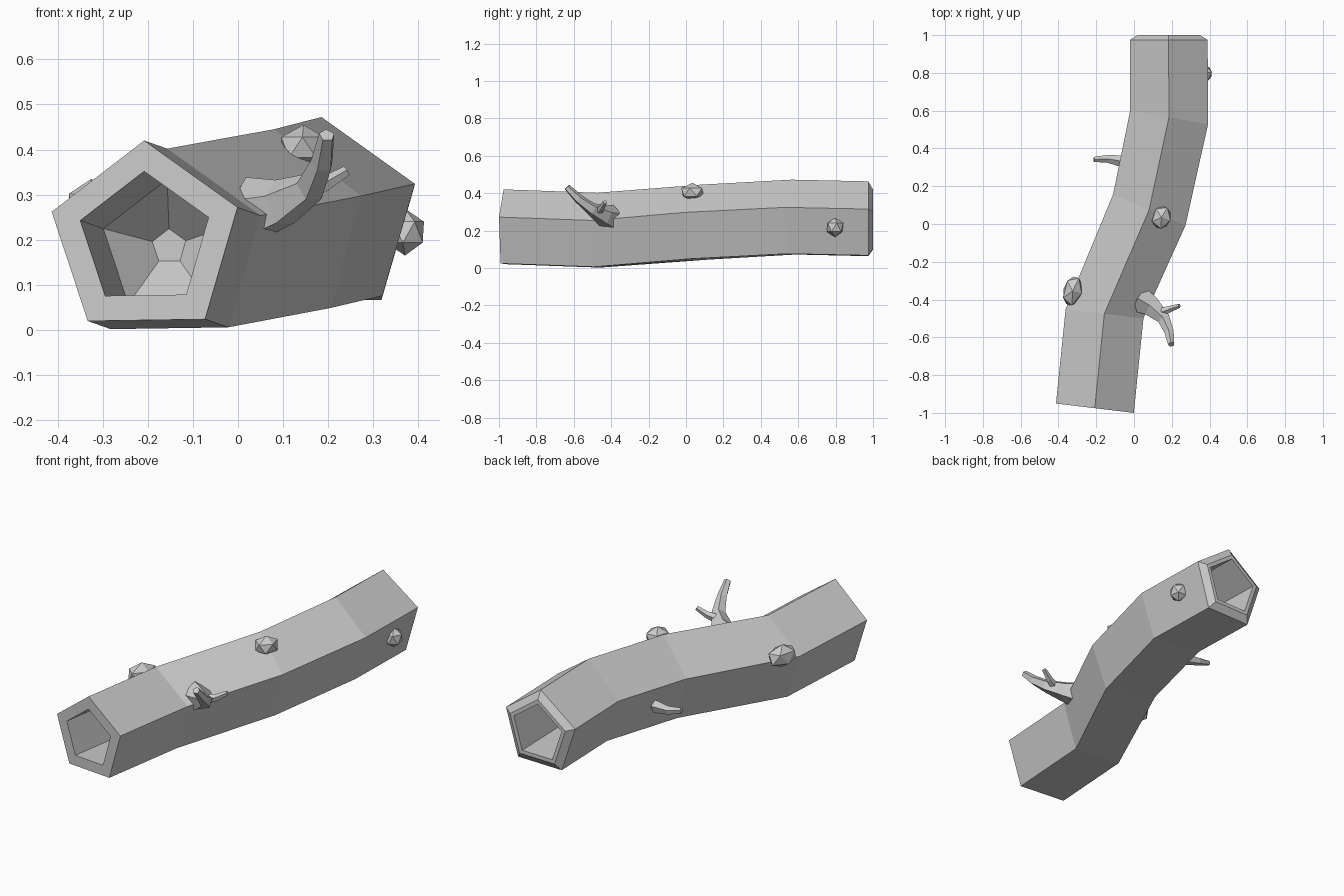
import bpy, bmesh, math
from mathutils import Vector, Matrix

if "Cube" in bpy.data.objects:
    bpy.data.objects.remove(bpy.data.objects["Cube"])


def finish(name, bm):
    bmesh.ops.recalc_face_normals(bm, faces=bm.faces[:])
    me = bpy.data.meshes.new(name)
    bm.to_mesh(me)
    bm.free()
    ob = bpy.data.objects.new(name, me)
    bpy.context.collection.objects.link(ob)
    return ob


def skin(name, rings):
    """Bridge a list of equal-length point rings and close both ends."""
    bm = bmesh.new()
    vs = [[bm.verts.new(p) for p in r] for r in rings]
    n = len(vs[0])
    for a, b in zip(vs, vs[1:]):
        for i in range(n):
            j = (i + 1) % n
            bm.faces.new((a[i], a[j], b[j], b[i]))
    bm.faces.new(vs[0])
    bm.faces.new(vs[-1])
    return finish(name, bm)


# Hollow pentagonal log: outer skin plus a tapering cavity at each end
PENTAGON = [(0, .22), (.207, .072), (.135, -.176), (-.125, -.18), (-.205, .062)]


def log_ring(x, y, z, slope, s=1, width=1):
    return [(x + px * s * width, y + slope * px * s, z + pz * s) for px, pz in PENTAGON]


front = (-.208, -.975, .2, -.12)
front_bend = (-.157, -.475, .182, -.12)
middle = (.08, .075, .225, -.4)
back_bend = (.185, .565, .252, -.18)
back = (.183, .975, .243, 0)
HOLE = .69
skin("hollow_log", [
    log_ring(-.153, -.37, .185, -.12, .18),
    log_ring(*front_bend, HOLE),
    log_ring(*front, HOLE),
    log_ring(*front),
    log_ring(*front_bend),
    log_ring(*middle, 1, .93),
    log_ring(*back_bend),
    log_ring(*back),
    log_ring(.183, 1.0, .243, 0, .8),
    log_ring(.183, 1.0, .243, 0, HOLE),
    log_ring(*back_bend, HOLE),
    log_ring(.165, .46, .25, -.18, .18),
])


# Tapered branches swept along short paths
def branch(name, path, sides=5):
    pts = [Vector(p[:3]) for p in path]
    rings = []
    for i, p in enumerate(path):
        t = (pts[min(i + 1, len(pts) - 1)] - pts[max(i - 1, 0)]).normalized()
        u = t.cross(Vector((0, 0, 1))).normalized()
        v = u.cross(t)
        rings.append([pts[i] + p[3] * (math.cos(a) * u + math.sin(a) * v)
                      for a in (math.tau * k / sides + math.pi / 2 for k in range(sides))])
    return skin(name, rings)


branch("main_branch", [(.03, -.4, .265, .075), (.095, -.44, .28, .055),
                       (.16, -.505, .315, .035), (.187, -.575, .37, .026),
                       (.197, -.637, .432, .018)])
branch("side_twig", [(.12, -.475, .3, .026), (.19, -.45, .322, .018), (.24, -.433, .352, .012)])
branch("left_twig", [(-.05, .33, .19, .034), (-.14, .345, .198, .022), (-.212, .342, .215, .014)])


# Faceted knots in the bark
def knot(name, loc, size, turn):
    bm = bmesh.new()
    bmesh.ops.create_icosphere(bm, subdivisions=1, radius=1,
                               matrix=Matrix.Translation(loc) @ Matrix.Rotation(turn, 4, 'Z')
                               @ Matrix.Diagonal((*size, 1)))
    return finish(name, bm)


knot("top_knot", (.145, .035, .405), (.056, .068, .05), -.3)
knot("left_knot", (-.325, -.355, .275), (.055, .088, .06), -.25)
knot("right_knot", (.37, .797, .217), (.048, .05, .052), .2)
